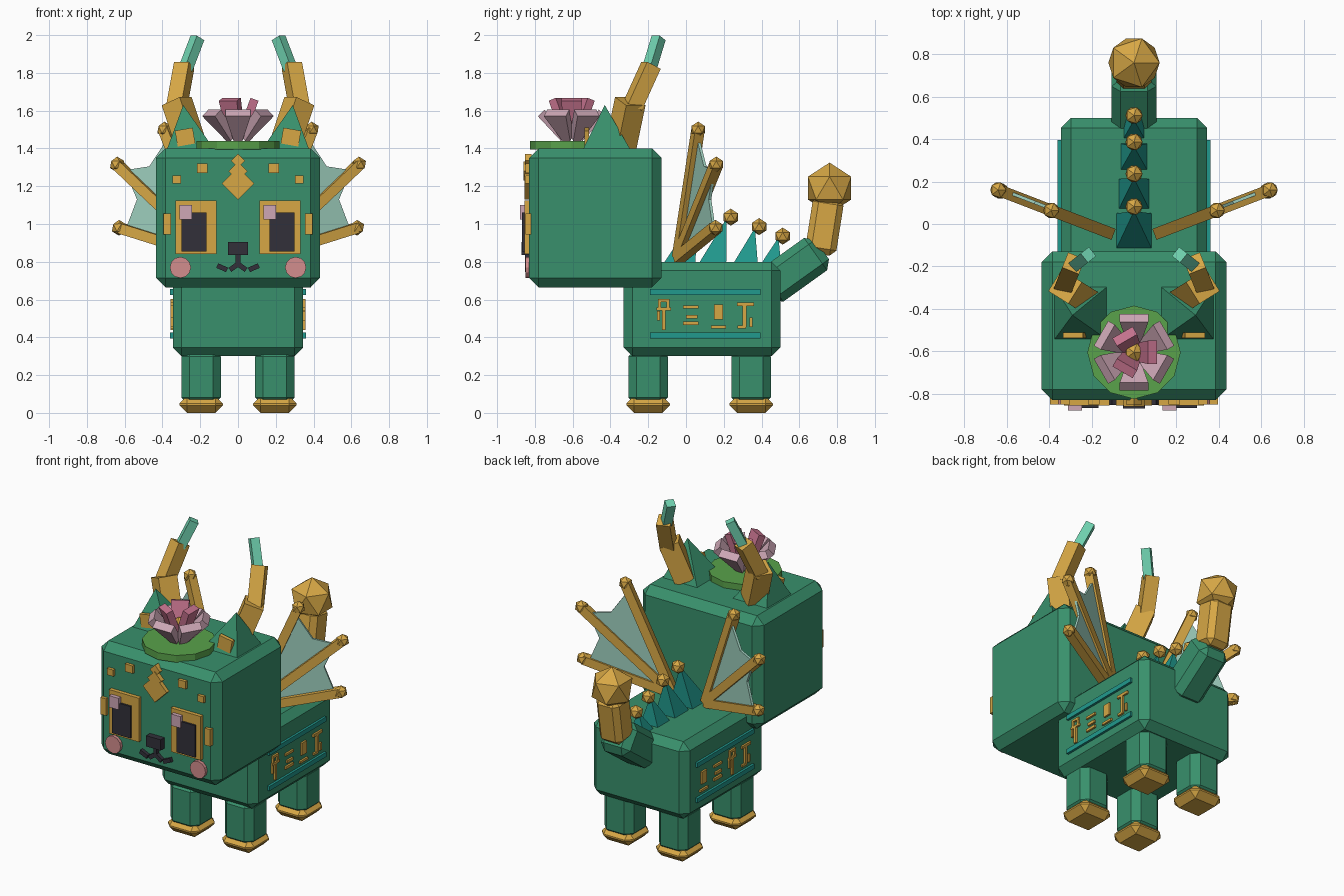
import bpy, bmesh
from math import radians, pi
from mathutils import Matrix, Vector

old = bpy.data.objects.get("Cube")
if old:
    bpy.data.objects.remove(old)


def material(name, r, g, b):
    m = bpy.data.materials.new(name)
    m.use_nodes = True
    m.diffuse_color = (r, g, b, 1)
    m.node_tree.nodes["Principled BSDF"].inputs["Base Color"].default_value = (r, g, b, 1)
    return m


JADE = material("jade green", .04, .28, .15)
GOLD = material("gold", .68, .39, .06)
TEAL = material("teal", .015, .32, .27)
AQUA = material("aqua", .16, .64, .43)
WEB = material("pale membrane", .34, .62, .51)
DARK = material("charcoal", .032, .03, .042)
BLUSH = material("blush", .65, .27, .27)
PALE = material("pale pink", .62, .39, .47)
PINK = material("deep pink", .56, .17, .27)
LEAF = material("leaf green", .1, .36, .07)


def finish(name, bm, mat):
    bmesh.ops.recalc_face_normals(bm, faces=bm.faces)
    mesh = bpy.data.meshes.new(name)
    bm.to_mesh(mesh)
    bm.free()
    mesh.materials.append(mat)
    ob = bpy.data.objects.new(name, mesh)
    bpy.context.collection.objects.link(ob)
    return ob


def block(name, mat, size, place, bevel=0, base=1):
    """Chamfered box; base scales the width of its lower end."""
    if not isinstance(place, Matrix):
        place = Matrix.Translation(place)
    bm = bmesh.new()
    bmesh.ops.create_cube(bm, size=1)
    bmesh.ops.scale(bm, vec=size, verts=bm.verts)
    for v in bm.verts:
        if v.co.z < 0:
            v.co.y *= base
    if bevel:
        bmesh.ops.bevel(bm, geom=bm.edges[:], offset=bevel, segments=1,
                        affect='EDGES', clamp_overlap=True)
    bm.transform(place)
    return finish(name, bm, mat)


def span(name, mat, lo, hi, bevel=0):
    """Box between two corners."""
    lo, hi = Vector(lo), Vector(hi)
    return block(name, mat, [abs(c) for c in hi - lo], (lo + hi) / 2, bevel)


def beam(name, mat, p, q, width, bevel=0, depth=None):
    """Square bar between two points."""
    p, q = Vector(p), Vector(q)
    d = q - p
    place = Matrix.Translation((p + q) / 2) @ d.to_track_quat('Z', 'Y').to_matrix().to_4x4()
    return block(name, mat, (depth or width, width, d.length), place, bevel)


def ball(name, mat, loc, r):
    bm = bmesh.new()
    bmesh.ops.create_icosphere(bm, subdivisions=1, radius=r, matrix=Matrix.Translation(loc))
    return finish(name, bm, mat)


def disc(name, mat, r, depth, place):
    bm = bmesh.new()
    bmesh.ops.create_cone(bm, cap_ends=True, segments=12, radius1=r, radius2=r,
                          depth=depth, matrix=place)
    return finish(name, bm, mat)


def spike(name, mat, base, half, tip):
    """Square pyramid with a leaning tip."""
    x, y, z = base
    bm = bmesh.new()
    ring = [bm.verts.new((x + a * half, y + b * half, z))
            for a, b in ((-1, -1), (1, -1), (1, 1), (-1, 1))]
    top = bm.verts.new(tip)
    bm.faces.new(ring)
    for i in range(4):
        bm.faces.new((ring[i], ring[i - 1], top))
    return finish(name, bm, mat)


# Body, head and tail
span("body", JADE, (-.345, -.33, .3), (.345, .5, .8), .047)
span("head", JADE, (-.435, -.83, .665), (.435, -.13, 1.4), .05)
beam("tail_base", JADE, (0, .42, .65), (0, .72, .865), .21, .042)
beam("tail_end", GOLD, (0, .71, .84), (0, .757, 1.14), .165, .032)
ball("tail_ball", GOLD, (0, .76, 1.19), .135)

# Back spikes
for i, (y, half, ty, tz) in enumerate(((-.035, .085, .06, 1.06), (.14, .073, .215, 1.03),
                                       (.315, .065, .365, .98), (.45, .052, .49, .93))):
    spike(f"back_spike_{i}", TEAL, (0, y, .79), half, (0, ty, tz))
    ball(f"spike_ball_{i}", GOLD, (0, ty + .022, tz + .006), .045)

# Carved marks: small bars as (u, z, width, height)
MARKS = [
    [(0, .595, .06, .015), (-.022, .575, .015, .04), (.022, .575, .015, .04),
     (0, .55, .075, .015), (0, .495, .018, .11), (-.027, .515, .015, .05)],
    [(0, .56, .08, .015), (.005, .51, .06, .018), (0, .475, .08, .018)],
    [(0, .535, .05, .08), (0, .455, .08, .015)],
    [(0, .575, .09, .018), (-.005, .515, .02, .12), (.03, .48, .015, .05), (-.02, .455, .045, .015)],
]
SLOTS = (-.118, .025, .172, .315)

for s, side in ((1, "left"), (-1, "right")):
    # Legs and hooves
    for y, end in ((-.2, "front"), (.345, "rear")):
        span(f"{side}_{end}_leg", JADE, (s * .09, y - .105, .04), (s * .3, y + .105, .34), .042)
        span(f"{side}_{end}_hoof", GOLD, (s * .08, y - .115, 0), (s * .31, y + .115, .09), .04)

    # Side bands and carved marks
    for z in (.41, .64):
        span(f"{side}_band", TEAL, (s * .335, -.19, z - .015), (s * .36, .395, z + .015))
    order = (0, 1, 2, 3) if s > 0 else (2, 1, 0, 3)
    for slot, k in zip(SLOTS, order):
        y0 = slot if s > 0 else .2 - slot
        for u, z, w, h in MARKS[k]:
            block(f"{side}_carved_mark", GOLD, (.02, w, h), (s * .347, y0 + s * u, z))

    # Wing bones, tips and webbing, all in one slanted plane
    def wing(x, z):
        return Vector((s * x, -.04 + .385 * (x - .12), z))
    for i, (x, z) in enumerate(((.39, 1.5), (.64, 1.315), (.63, .98))):
        beam(f"{side}_wing_bone_{i}", GOLD, wing(.12, .82), wing(x, z), .055)
        ball(f"{side}_wing_tip_{i}", GOLD, wing(x, z), .042)
    bm = bmesh.new()
    face = bm.faces.new([bm.verts.new(wing(x, z)) for x, z in (
        (.13, .83), (.375, 1.45), (.47, 1.305), (.6, 1.285), (.535, 1.13), (.59, .985))])
    out = bmesh.ops.extrude_face_region(bm, geom=[face], use_keep_orig=True)
    moved = [v for v in out["geom"] if isinstance(v, bmesh.types.BMVert)]
    bmesh.ops.translate(bm, verts=moved, vec=(-s * .005, .014, 0))
    finish(f"{side}_wing_web", bm, WEB)

    # Ears with inner plates
    spike(f"{side}_ear", JADE, (s * .25, -.42, 1.39), .128, (s * .29, -.43, 1.63))
    block(f"{side}_ear_plate", GOLD, (.095, .025, .085),
          Matrix.Translation((s * .28, -.525, 1.46)) @ Matrix.Rotation(s * radians(10), 4, 'Y'))

    # Horns
    beam(f"{side}_horn_base", GOLD, (s * .245, -.345, 1.41), (s * .325, -.295, 1.65), .12)
    beam(f"{side}_horn_middle", GOLD, (s * .325, -.285, 1.62), (s * .285, -.185, 1.84), .085)
    beam(f"{side}_horn_tip", AQUA, (s * .278, -.195, 1.82), (s * .215, -.145, 1.985), .055)

    # Eyes, cheeks and face studs
    span(f"{side}_eye_frame", GOLD, (s * .115, -.855, .84), (s * .33, -.82, 1.125))
    span(f"{side}_eye", DARK, (s * .167, -.868, .855), (s * .298, -.84, 1.062))
    hx = -.277 if s < 0 else .168
    block(f"{side}_eye_glint", PALE, (.066, .03, .075), (hx, -.865, 1.062))
    span(f"{side}_temple_plate", GOLD, (s * .355, -.85, .945), (s * .395, -.82, 1.055))
    disc(f"{side}_cheek", BLUSH, .056, .03,
         Matrix.Translation((s * .305, -.835, .77)) @ Matrix.Rotation(pi / 2, 4, 'X'))
    block(f"{side}_inner_stud", GOLD, (.055, .03, .05), (s * .19, -.835, 1.295))
    block(f"{side}_outer_stud", GOLD, (.045, .03, .042), (s * .325, -.835, 1.235))

    # Mouth curve
    beam(f"{side}_mouth_inner", DARK, (s * .004, -.84, .785), (s * .043, -.84, .757), .026)
    beam(f"{side}_mouth_outer", DARK, (s * .058, -.84, .757), (s * .11, -.84, .78), .026)

# Nose and forehead crest
span("nose", DARK, (-.052, -.87, .835), (.052, -.82, .905))
span("mouth_stem", DARK, (-.012, -.852, .77), (.012, -.82, .84))
for i, (z, half, y) in enumerate(((1.215, .086, -.838), (1.28, .05, -.842), (1.335, .036, -.836))):
    block(f"crest_diamond_{i}", GOLD, (half * 1.414, .035, half * 1.414),
          Matrix.Translation((0, y, z)) @ Matrix.Rotation(pi / 4, 4, 'Y'))

# Flower on its leaf
disc("flower_leaf", LEAF, .22, .045, Matrix.Translation((0, -.605, 1.418)))


def petals(name, mat, count, start, radius, z, lean, size, base):
    for i in range(count):
        place = (Matrix.Translation((0, -.605, z))
                 @ Matrix.Rotation(radians(start) + 2 * pi * i / count, 4, 'Z')
                 @ Matrix.Translation((radius, 0, 0)) @ Matrix.Rotation(radians(lean), 4, 'Y'))
        block(f"{name}_{i}", mat, size, place, 0, base)


petals("outer_petal", PALE, 6, 30, .1, 1.522, 43, (.05, .135, .18), .35)
petals("inner_petal", PINK, 3, 0, .06, 1.585, 20, (.045, .11, .16), .8)
ball("flower_heart", GOLD, (0, -.605, 1.54), .05)
